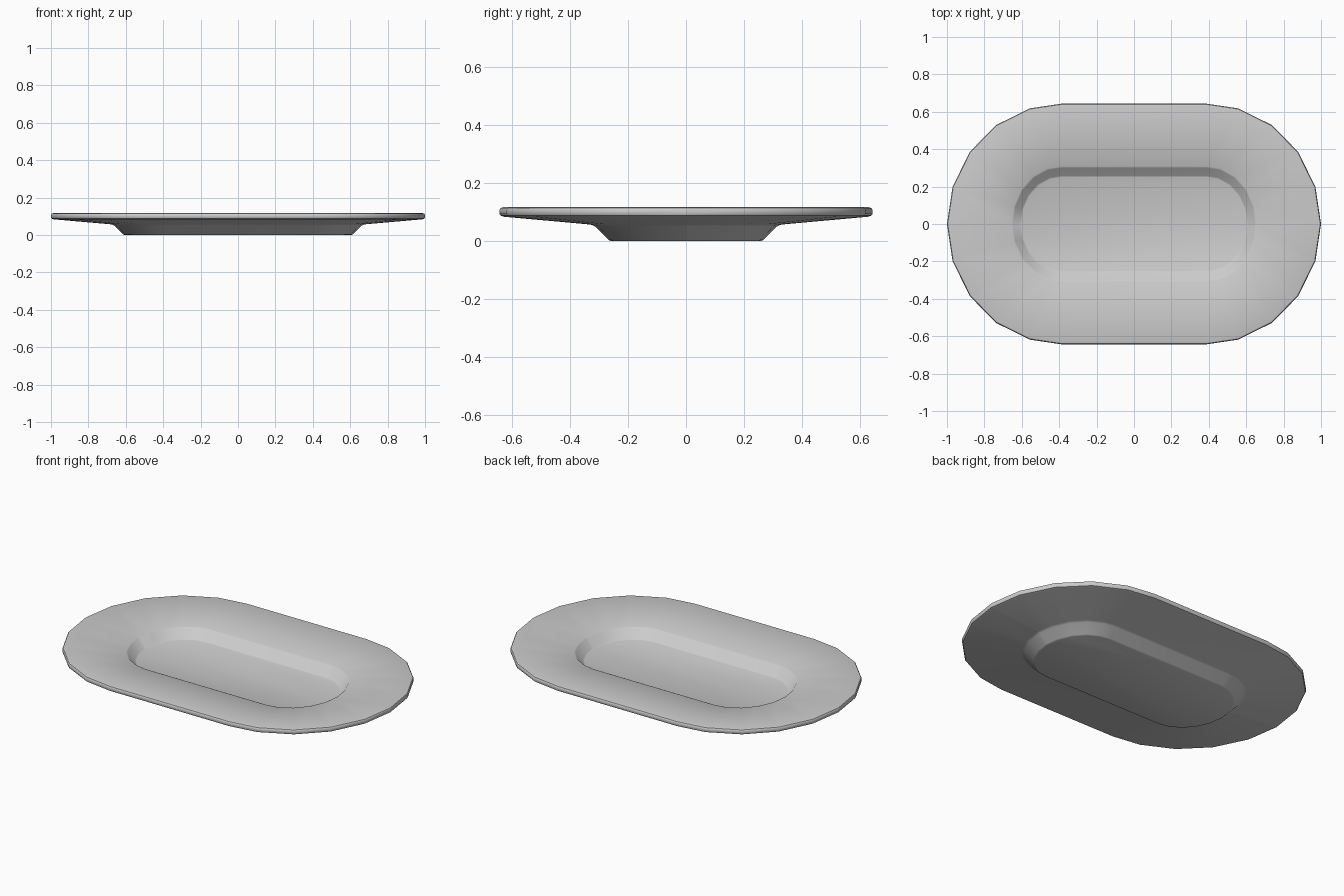
import bpy, bmesh, math

cube = bpy.data.objects.get("Cube")
if cube:
    bpy.data.objects.remove(cube, do_unlink=True)

mat = bpy.data.materials.new("plain grey")
mat.use_nodes = True
colour = (0.6, 0.6, 0.6, 1)
mat.diffuse_color = colour
mat.node_tree.nodes["Principled BSDF"].inputs["Base Color"].default_value = colour

HALF_STRAIGHT = 0.39                      # half length of the straight sides
quarter = [math.radians(a) for a in (0, 18, 37, 55.5, 74, 90)]
angles = quarter + [math.pi - a for a in reversed(quarter)]
angles += [a + math.pi for a in angles]


def ring(bm, rx, ry, z):
    """One racetrack-shaped loop with rounded ends."""
    verts = []
    for i, a in enumerate(angles):
        side = 1 if i < 6 or i >= 18 else -1
        verts.append(bm.verts.new((side * HALF_STRAIGHT + rx * math.cos(a), ry * math.sin(a), z)))
    return verts


# Cross-section from the underside, round the rim, to the inner floor
profile = [
    (0.215, 0.257, 0.0), (0.225, 0.267, 0.004),      # foot
    (0.272, 0.314, 0.051), (0.287, 0.328, 0.057),    # outer knee
    (0.595, 0.628, 0.084), (0.606, 0.639, 0.088),    # rim underside
    (0.61, 0.643, 0.094), (0.61, 0.643, 0.108),      # rim edge
    (0.606, 0.639, 0.114), (0.597, 0.63, 0.117),     # rim top
    (0.265, 0.308, 0.089), (0.257, 0.3, 0.085),      # inner knee
    (0.22, 0.258, 0.036), (0.212, 0.25, 0.033),      # well
]

bm = bmesh.new()
rings = [ring(bm, *p) for p in profile]
n = len(angles)
for low, high in zip(rings, rings[1:]):
    for i in range(n):
        j = (i + 1) % n
        bm.faces.new((low[i], low[j], high[j], high[i]))
bm.faces.new(list(reversed(rings[0])))
bm.faces.new(rings[-1])
bmesh.ops.recalc_face_normals(bm, faces=bm.faces)

mesh = bpy.data.meshes.new("serving_plate")
bm.to_mesh(mesh)
bm.free()
mesh.materials.append(mat)
plate = bpy.data.objects.new("serving_plate", mesh)
bpy.context.collection.objects.link(plate)
bpy.ops.object.select_all(action="DESELECT")
plate.select_set(True)
bpy.context.view_layer.objects.active = plate
bpy.ops.object.shade_smooth_by_angle(angle=math.radians(35))
